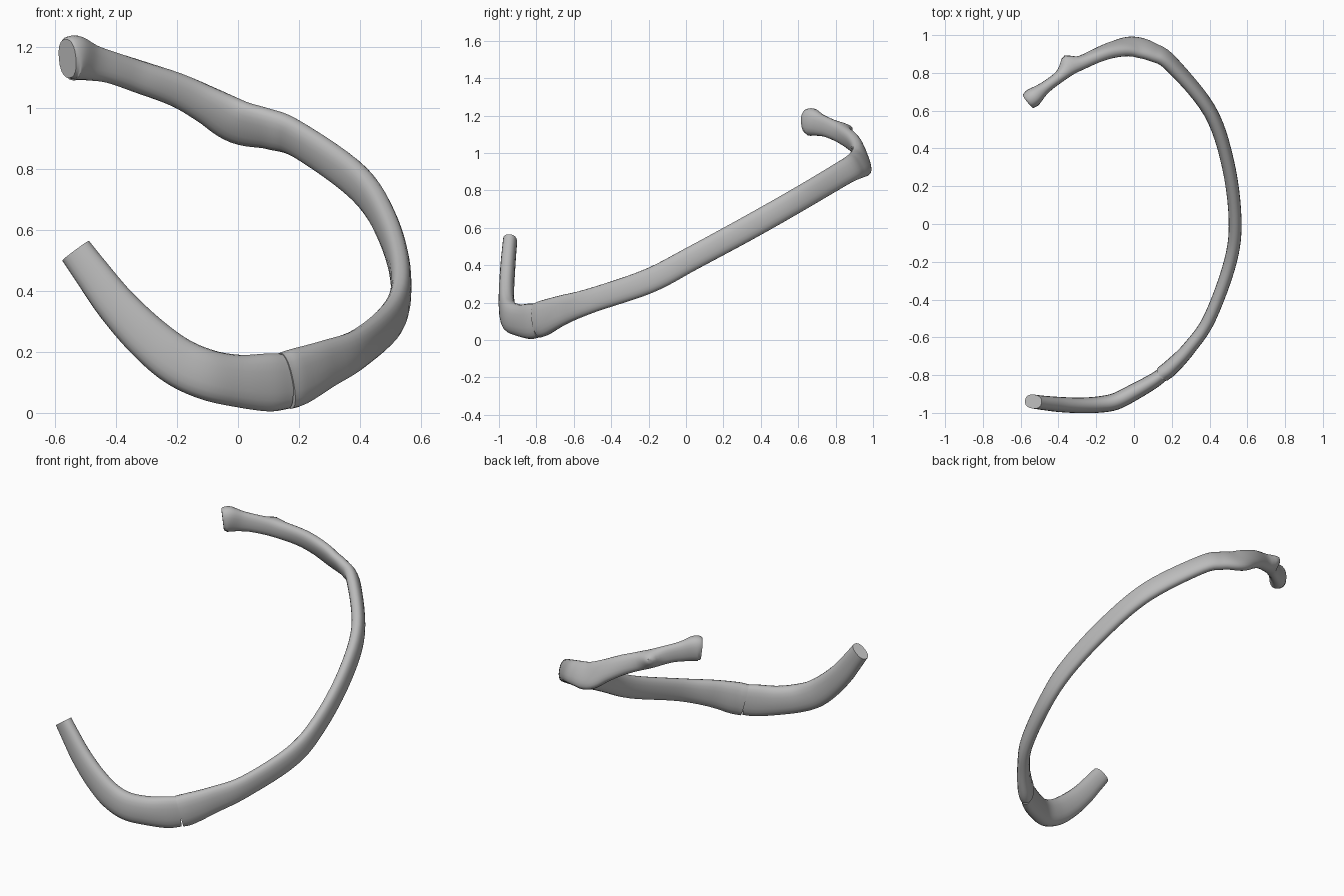
import bpy, bmesh, math
from mathutils import Vector

cube = bpy.data.objects.get("Cube")
if cube:
    bpy.data.objects.remove(cube, do_unlink=True)

SIDES = 20
STEPS = 6

bone_grey = bpy.data.materials.new("bone grey")
bone_grey.use_nodes = True
colour = (0.5, 0.5, 0.5, 1)
bone_grey.diffuse_color = colour
bone_grey.node_tree.nodes["Principled BSDF"].inputs["Base Color"].default_value = colour

# Stations: x, y, z, half height, half thickness, inward lean of the top edge
RIB = [
    (-.56, .65, 1.163, .064, .045, 0), (-.535, .67, 1.165, .074, .05, 0),
    (-.48, .715, 1.15, .06, .034, 0), (-.42, .76, 1.135, .053, .03, 0),
    (-.33, .825, 1.105, .053, .035, .1), (-.2, .89, 1.06, .056, .035, .3),
    (-.1, .925, 1.01, .064, .036, .45), (0, .937, .955, .08, .036, .55),
    (.1, .91, .932, .073, .036, .5), (.2, .845, .895, .066, .036, .35),
    (.4, .6, .75, .065, .036, .15), (.495, .33, .597, .065, .035, .05),
    (.535, .03, .435, .064, .034, 0), (.51, -.2, .315, .066, .034, 0),
    (.4, -.5, .213, .066, .034, 0), (.29, -.66, .16, .08, .037, 0),
    (.2, -.755, .12, .095, .043, 0), (.155, -.792, .105, .095, .043, 0),
]
CARTILAGE = [
    (.16, -.79, .104, .091, .036, 0), (.1, -.833, .1, .095, .04, 0),
    (0, -.89, .105, .086, .044, 0), (-.1, -.94, .125, .083, .045, 0),
    (-.2, -.957, .17, .08, .043, 0), (-.3, -.96, .25, .074, .041, 0),
    (-.4, -.955, .355, .066, .04, 0), (-.48, -.947, .46, .059, .038, 0),
    (-.533, -.94, .532, .055, .037, 0),
]


def smooth_stations(rows):
    """Catmull-Rom interpolation of whole station rows."""
    pts = [Vector(r) for r in rows]
    pts = [2 * pts[0] - pts[1]] + pts + [2 * pts[-1] - pts[-2]]
    out = []
    for a, b, c, d in zip(pts, pts[1:], pts[2:], pts[3:]):
        for i in range(STEPS):
            t = i / STEPS
            out.append(b + (c - a) * (t / 2) + (2 * a - 5 * b + 4 * c - d) * (t * t / 2)
                       + (3 * b - a - 3 * c + d) * (t ** 3 / 2))
    return out + [pts[-2]]


def rounded(v):
    """Slightly squared-off oval."""
    return math.copysign(abs(v) ** .85, v)


def sweep(name, rows, bump=None):
    stations = smooth_stations(rows)
    centres = [Vector(s[:3]) for s in stations]
    bm = bmesh.new()
    rings = []
    last = len(stations) - 1
    for i, s in enumerate(stations):
        tangent = (centres[min(i + 1, last)] - centres[max(i - 1, 0)]).normalized()
        inward = tangent.cross(Vector((0, 0, 1))).normalized()
        up = inward.cross(tangent)
        lean = s[5]
        high = up * math.cos(lean) + inward * math.sin(lean)
        wide = inward * math.cos(lean) - up * math.sin(lean)
        ring = []
        for k in range(SIDES):
            a = math.tau * k / SIDES
            p = centres[i] + high * s[3] * rounded(math.cos(a)) + wide * s[4] * rounded(math.sin(a))
            if bump:
                spot, push, radius = bump
                p += push * math.exp(-((p - spot).length / radius) ** 2)
            ring.append(bm.verts.new(p))
        rings.append(ring)
    for r, q in zip(rings, rings[1:]):
        for k in range(SIDES):
            n = (k + 1) % SIDES
            bm.faces.new((r[k], r[n], q[n], q[k]))
    # Rounded-over end caps
    for ring in (rings[0], rings[-1]):
        cap = bm.faces.new(ring)
        bmesh.ops.inset_region(bm, faces=[cap], thickness=.008)
    bmesh.ops.recalc_face_normals(bm, faces=bm.faces[:])
    mesh = bpy.data.meshes.new(name)
    bm.to_mesh(mesh)
    bm.free()
    mesh.materials.append(bone_grey)
    obj = bpy.data.objects.new(name, mesh)
    bpy.context.collection.objects.link(obj)
    bpy.ops.object.select_all(action="DESELECT")
    obj.select_set(True)
    bpy.context.view_layer.objects.active = obj
    bpy.ops.object.shade_smooth_by_angle(angle=math.radians(40))
    return obj


# Bony shaft with the small knob behind its neck
knob = (Vector((-.355, .865, 1.12)), Vector((-.025, .042, .01)), .045)
sweep("rib_shaft", RIB, knob)
# Cartilage continuing to the front
sweep("rib_cartilage", CARTILAGE)
